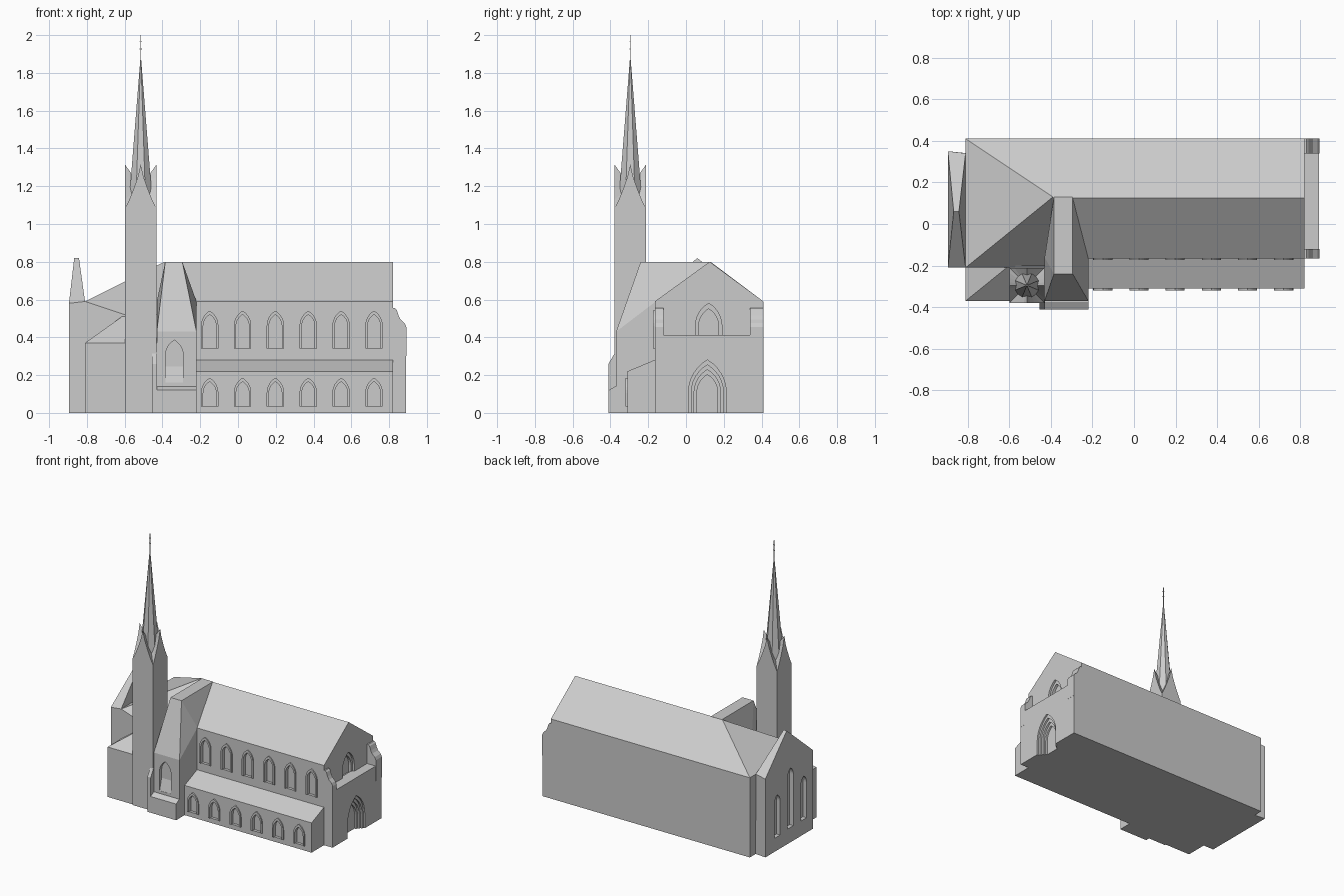
import bpy, bmesh, math

if "Cube" in bpy.data.objects:
    bpy.data.objects.remove(bpy.data.objects["Cube"])

stone = bpy.data.materials.new("pale_grey_stone")
stone.diffuse_color = (0.6, 0.6, 0.6, 1)
stone.use_nodes = True
stone.node_tree.nodes["Principled BSDF"].inputs["Base Color"].default_value = stone.diffuse_color


def mesh_obj(name, verts, faces):
    bm = bmesh.new()
    vs = [bm.verts.new(v) for v in verts]
    for f in faces:
        bm.faces.new([vs[i] for i in f])
    bmesh.ops.recalc_face_normals(bm, faces=bm.faces)
    me = bpy.data.meshes.new(name)
    bm.to_mesh(me)
    bm.free()
    me.materials.append(stone)
    ob = bpy.data.objects.new(name, me)
    bpy.context.collection.objects.link(ob)
    return ob


def prism(name, outline, axis, d0, d1):
    """Extrude a 2D outline along x (outline is y,z), y (x,z) or z (x,y)."""
    place = {'x': lambda u, v, d: (d, u, v),
             'y': lambda u, v, d: (u, d, v),
             'z': lambda u, v, d: (u, v, d)}[axis]
    n = len(outline)
    verts = [place(u, v, d) for d in (d0, d1) for u, v in outline]
    faces = [list(range(n)), list(range(n, 2 * n))]
    faces += [[i, (i + 1) % n, n + (i + 1) % n, n + i] for i in range(n)]
    return mesh_obj(name, verts, faces)


def box(name, x0, x1, y0, y1, z0, z1):
    return prism(name, [(x0, y0), (x1, y0), (x1, y1), (x0, y1)], 'z', z0, z1)


def arch(c, w, base, top, n=6):
    """Pointed arch outline, from bottom right over the tip to bottom left."""
    s = top - 1.732 * w
    right = [(w * (2 * math.cos(a) - 1), s + 2 * w * math.sin(a))
             for a in (math.pi / 3 * i / n for i in range(n + 1))]
    pts = [(w, base)] + right + [(-u, v) for u, v in right[-2::-1]] + [(-w, base)]
    return [(c + u, v) for u, v in pts]


def cut(ob, outline, axis, d0, d1):
    cutter = prism("cutter", outline, axis, d0, d1)
    mod = ob.modifiers.new("cut", 'BOOLEAN')
    mod.operation, mod.solver, mod.object = 'DIFFERENCE', 'EXACT', cutter
    dg = bpy.context.evaluated_depsgraph_get()
    me = bpy.data.meshes.new_from_object(ob.evaluated_get(dg))
    ob.modifiers.clear()
    ob.data = me
    bpy.data.objects.remove(cutter, do_unlink=True)


def frame(name, c, w, base, top, axis, d0, d1, t=0.012):
    outer = arch(c, w + t, base, top + 1.732 * t)
    prism(name, outer + arch(c, w, base, top)[::-1], axis, d0, d1)


# Nave with gabled east end, and lean-to aisle
nave = prism("nave", [(-.165, 0), (.41, 0), (.41, .59), (.125, .8), (-.165, .59)],
             'x', -.39, .82)
aisle = prism("aisle", [(-.31, 0), (-.15, 0), (-.15, .287), (-.31, .22)], 'x', -.3, .82)

# Window rows of aisle and clerestory
for i in range(6):
    x = -.15 + .174 * i
    for part, label, y, b, t in ((aisle, "aisle", -.31, .035, .165),
                                 (nave, "clerestory", -.165, .34, .52)):
        cut(part, arch(x, .034, b, t), 'y', y - .05, y + .02)
        frame(f"{label}_window_frame_{i + 1}", x, .034, b, t, 'y', y - .009, y + .004)

# Gable window, two stepped recesses
for w, d in ((.07, .015), (.053, .035)):
    cut(nave, arch(.12, w, .405, .459 + 1.732 * w), 'x', .82 - d, .86)

# Choir with hipped west end
mesh_obj("choir",
         [(-.81, .41, 0), (-.81, -.21, 0), (-.39, -.21, 0), (-.39, .41, 0),
          (-.81, .41, .59), (-.81, -.21, .59), (-.39, -.21, .45), (-.39, .41, .59),
          (-.39, .13, .8)],
         [(0, 1, 2, 3), (0, 1, 5, 4), (1, 2, 6, 5), (0, 3, 7, 4), (2, 3, 7, 8, 6),
          (4, 7, 8), (5, 4, 8), (5, 8, 6)])

# Transept with steep flat-topped roof
transept = mesh_obj("transept",
    [(-.43, -.37, 0), (-.22, -.37, 0), (-.22, -.16, 0), (-.43, -.16, 0),
     (-.43, -.37, .43), (-.22, -.37, .43), (-.22, -.16, .59), (-.43, -.16, .59),
     (-.385, -.24, .8), (-.295, -.24, .8), (-.295, .13, .8), (-.385, .13, .8)],
    [(0, 1, 2, 3), (0, 1, 5, 4), (1, 2, 6, 5), (3, 0, 4, 7), (4, 5, 9, 8),
     (5, 6, 9), (6, 10, 9), (4, 8, 7), (7, 8, 11), (8, 9, 10, 11),
     (2, 3, 7, 6), (7, 11, 10, 6)])
cut(transept, arch(-.337, .047, .16, .385), 'y', -.4, -.345)
prism("transept_window_sill", [(-.369, .158), (-.344, .158), (-.344, .25)],
      'x', -.384, -.29)

# Plinth and pier in front of the transept
prism("transept_plinth", [(-.41, 0), (-.36, 0), (-.36, .14), (-.375, .14), (-.41, .12),
                          (-.41, .11)], 'x', -.44, -.22)
prism("transept_pier", [(-.41, 0), (-.36, 0), (-.36, .32), (-.375, .32), (-.41, .26)],
      'x', -.455, -.428)

# Low vestry beside the tower with a hipped roof
mesh_obj("vestry",
         [(-.81, -.37, 0), (-.43, -.37, 0), (-.43, -.2, 0), (-.81, -.2, 0),
          (-.81, -.37, .37), (-.43, -.37, .37), (-.43, -.2, .52), (-.6, -.2, .52),
          (-.81, -.2, .37)],
         [(0, 1, 2, 3), (0, 1, 5, 4), (1, 2, 6, 5), (2, 3, 8, 7, 6), (3, 0, 4, 8),
          (4, 5, 6, 7), (4, 7, 8)])

# West gable block with three lancets
west = mesh_obj("west_gable",
    [(-.895, -.21, 0), (-.8, -.21, 0), (-.8, .34, 0), (-.895, .35, 0),
     (-.895, -.21, .58), (-.81, -.21, .59), (-.81, .34, .59), (-.895, .35, .58),
     (-.867, .06, .82), (-.842, .06, .82)],
    [(0, 1, 2, 3), (0, 1, 5, 4), (1, 2, 6, 5), (2, 3, 7, 6), (3, 0, 4, 7),
     (4, 5, 9, 8), (6, 7, 8, 9), (4, 8, 7), (5, 6, 9)])
for y, b, t in ((.21, .1, .41), (.055, .11, .55), (-.1, .11, .43)):
    cut(west, arch(y, .033, b, t), 'x', -.95, -.865)

# East porch with stepped portal and curved corner piers
porch = box("porch", .8, .89, -.165, .41, 0, .412)
for i in range(4):
    w = .1 - .015 * i
    cut(porch, arch(.113, w, -.02, .107 + 1.732 * w), 'x', .878 - .014 * i, .95)
for side, y0, y1 in (("south", -.165, -.12), ("north", .34, .41)):
    prism(f"porch_{side}_pier",
          [(.8, .3), (.891, .3), (.891, .455), (.882, .475), (.86, .495), (.85, .515),
           (.84, .545), (.83, .555), (.8, .555)], 'y', y0, y1)

# Tower: each side ends in a concave pointed gable, with valleys to the middle
cx, cy, h = -.515, -.295, .084
curve = [(-.084, 1.08), (-.06, 1.13), (-.036, 1.19), (-.015, 1.25), (0, 1.315),
         (.015, 1.25), (.036, 1.19), (.06, 1.13)]
top = []
for k in range(4):
    c, s = round(math.cos(k * math.pi / 2)), round(math.sin(k * math.pi / 2))
    top += [(cx + c * u + s * h, cy + s * u - c * h, z) for u, z in curve]
base = [(x, y, 0) for x, y, z in top[::8]]
tower_faces = [(32, 33, 34, 35)]
for k in range(4):
    ring = [(8 * k + j) % 32 for j in range(9)]
    tower_faces.append([32 + k, 32 + (k + 1) % 4] + ring[::-1])
tower_faces += [(i, (i + 1) % 32, 36) for i in range(32)]
mesh_obj("tower", top + base + [(cx, cy, 1.2)], tower_faces)

# Octagonal spire with finial
spire = [(cx + .066 * math.cos(math.pi * (i + .5) / 4),
          cy + .066 * math.sin(math.pi * (i + .5) / 4), 1.13) for i in range(8)]
mesh_obj("spire", spire + [(cx, cy, 1.9)],
         [list(range(8))] + [(i, (i + 1) % 8, 8) for i in range(8)])
r = .002
box("finial_rod", cx - r, cx + r, cy - r, cy + r, 1.86, 2.0)
for i, z in enumerate((1.925, 1.965)):
    box(f"finial_bar_{i + 1}", cx - .007, cx + .007, cy - .003, cy + .003, z, z + .005)
